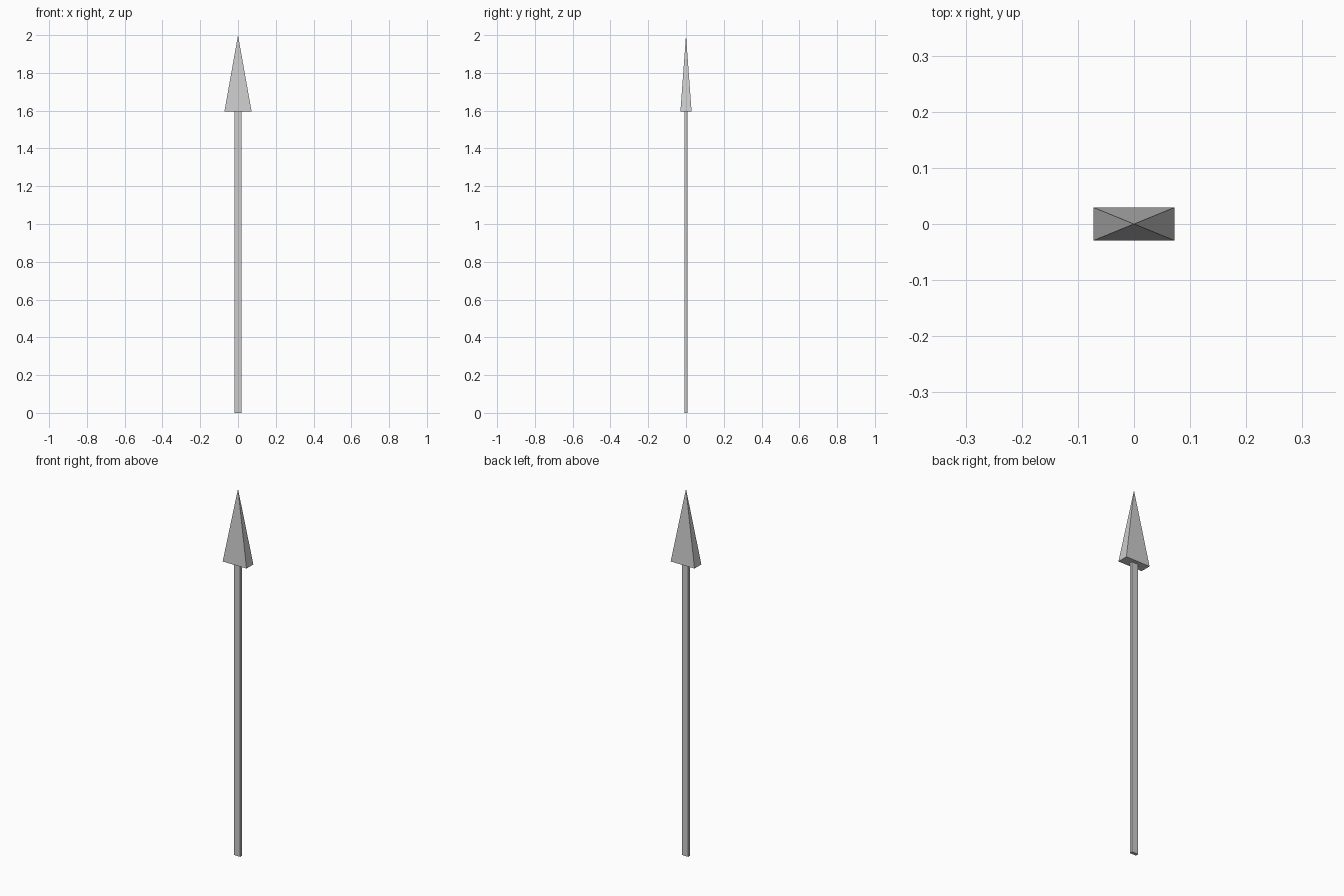
import bpy, bmesh
from mathutils import Matrix

if "Cube" in bpy.data.objects:
    bpy.data.objects.remove(bpy.data.objects["Cube"])


def make_part(name, sides_at, half_x, half_y, z0, z1, taper):
    """Four-sided prism (taper=1) or pyramid (taper=0) with a rectangular base."""
    bm = bmesh.new()
    r = 2 ** 0.5
    bmesh.ops.create_cone(bm, cap_ends=True, segments=4, radius1=r,
                          radius2=r * taper, depth=1)
    # square cone turned 45 degrees so its sides face the axes
    bm.transform(Matrix.Rotation(sides_at, 4, 'Z'))
    for v in bm.verts:
        sx = 0 if abs(v.co.x) < 0.1 else (1 if v.co.x > 0 else -1)
        sy = 0 if abs(v.co.y) < 0.1 else (1 if v.co.y > 0 else -1)
        v.co = (sx * half_x, sy * half_y, z1 if v.co.z > 0 else z0)
    bmesh.ops.remove_doubles(bm, verts=bm.verts, dist=1e-5)
    bmesh.ops.recalc_face_normals(bm, faces=bm.faces)
    mesh = bpy.data.meshes.new(name)
    bm.to_mesh(mesh)
    bm.free()
    obj = bpy.data.objects.new(name, mesh)
    bpy.context.collection.objects.link(obj)
    return obj


QUARTER = 0.785398

# Flat rectangular shaft
make_part("shaft", QUARTER, 0.019, 0.0085, 0.0, 1.595, 1)

# Flattened pyramid point
make_part("arrow_head", QUARTER, 0.072, 0.0295, 1.595, 2.0, 0)
